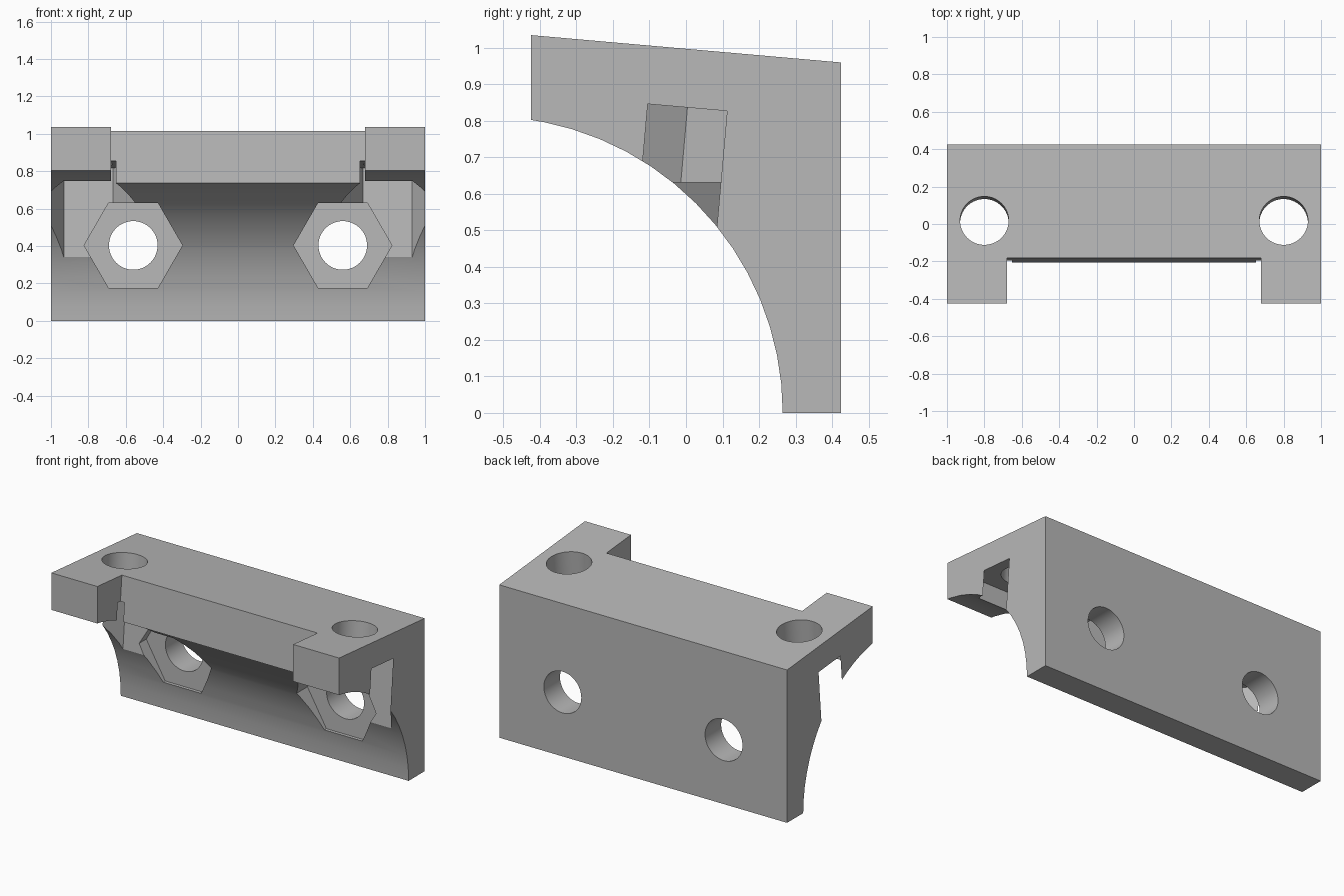
import bpy, bmesh
from math import sin, cos, pi, radians, sqrt
from mathutils import Matrix, Vector

cube = bpy.data.objects.get("Cube")
if cube:
    bpy.data.objects.remove(cube, do_unlink=True)

grey = bpy.data.materials.new("plain grey")
grey.use_nodes = True
grey.diffuse_color = (0.48, 0.48, 0.48, 1)
grey.node_tree.nodes["Principled BSDF"].inputs["Base Color"].default_value = (0.48, 0.48, 0.48, 1)


def prism(name, outline, start, end, frame):
    """Extrude a 2D outline along the local z axis of the given frame."""
    bm = bmesh.new()
    face = bm.faces.new([bm.verts.new((u, v, start)) for u, v in outline])
    grown = bmesh.ops.extrude_face_region(bm, geom=[face])["geom"]
    top = [g for g in grown if isinstance(g, bmesh.types.BMVert)]
    bmesh.ops.translate(bm, verts=top, vec=(0, 0, end - start))
    bmesh.ops.transform(bm, matrix=frame, verts=bm.verts)
    bmesh.ops.recalc_face_normals(bm, faces=bm.faces)
    mesh = bpy.data.meshes.new(name)
    bm.to_mesh(mesh)
    bm.free()
    mesh.materials.append(grey)
    obj = bpy.data.objects.new(name, mesh)
    bpy.context.collection.objects.link(obj)
    return obj


def ring(radius, sides):
    return [(radius * cos(2 * pi * i / sides), radius * sin(2 * pi * i / sides))
            for i in range(sides)]


# Main block: side profile with a concave arc, extruded across the width
R, ARC_Y, FRONT, BACK = 0.812, -0.547, -0.425, 0.425
profile = [(FRONT, 1.035), (BACK, 0.96), (BACK, 0)]
step = radians(5.625)
profile += [(ARC_Y + R * cos(i * step), R * sin(i * step)) for i in range(15)]
profile.append((FRONT, sqrt(R ** 2 - (FRONT - ARC_Y) ** 2)))
across = Matrix(((0, 0, 1, 0), (1, 0, 0, 0), (0, 1, 0, 0), (0, 0, 0, 1)))
bracket = prism("bracket_body", profile, -1, 1, across)

# Frames for the sloping top and for the upright back
tilt = Matrix.Translation((0, 0.018, 0.996)) @ Matrix.Rotation(radians(-5.04), 4, "X")
rear = Matrix.Translation((0, BACK, 0.403)) @ Matrix.Rotation(radians(-90), 4, "X")

# Front notch between the two lugs
notch = [(-0.68, -0.7), (0.68, -0.7), (0.68, -0.2), (-0.68, -0.2)]
cutters = [prism("notch_cutter", notch, -0.6, 0.3, tilt)]

# Bolt holes with hexagonal nut pockets, on both sides
HOLE, NUT, WALL = 0.13, 0.263, 0.16
for side in (-1, 1):
    for label, frame, x in (("top", tilt, 0.8), ("rear", rear, 0.56)):
        placed = frame @ Matrix.Translation((side * x, 0, 0))
        cutters.append(prism(label + "_nut_cutter", ring(NUT, 6), -1.2, -WALL, placed))
        cutters.append(prism(label + "_hole_cutter", ring(HOLE, 64), -0.22, 0.15, placed))

bpy.context.view_layer.objects.active = bracket
bracket.select_set(True)
for cutter in cutters:
    cutter.hide_render = True
    cut = bracket.modifiers.new(cutter.name, "BOOLEAN")
    cut.operation = "DIFFERENCE"
    cut.solver = "EXACT"
    cut.object = cutter
    bpy.ops.object.modifier_apply(modifier=cut.name)
for cutter in cutters:
    bpy.data.objects.remove(cutter, do_unlink=True)

bpy.ops.object.shade_smooth_by_angle(angle=radians(20))
